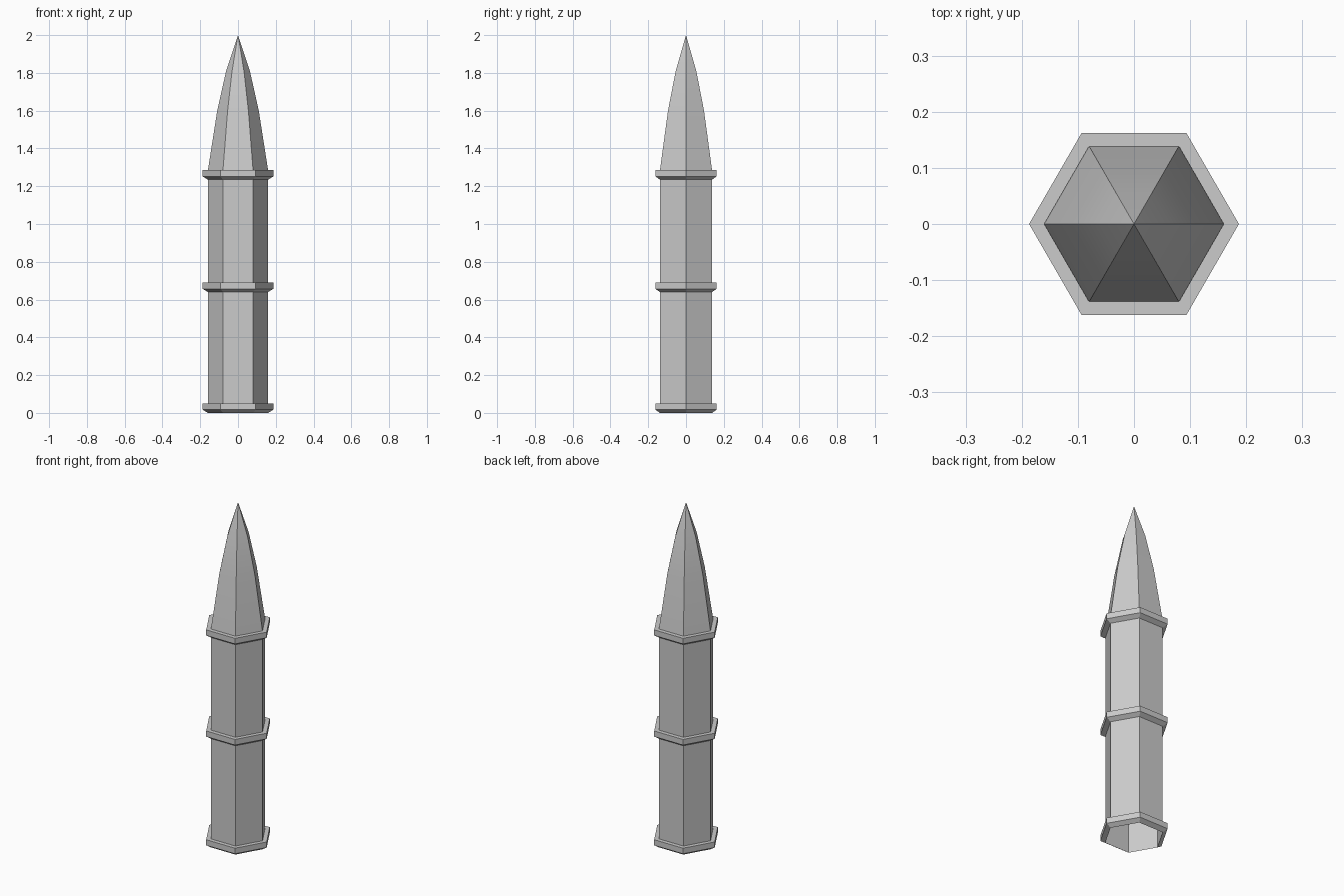
import bpy
import math
import bmesh

SIDES = 6
R = 0.16         # shaft corner radius
RING_R = 0.187   # collar corner radius

old = bpy.data.objects.get("Cube")
if old:
    bpy.data.objects.remove(old, do_unlink=True)

stone = bpy.data.materials.new("light grey stone")
stone.use_nodes = True
grey = (0.6, 0.6, 0.6, 1)
stone.diffuse_color = grey
stone.node_tree.nodes["Principled BSDF"].inputs["Base Color"].default_value = grey


def lathe(name, profile):
    """Six-sided open shell from (radius, height) points, listed upwards."""
    bm = bmesh.new()
    loops = []
    for r, z in profile:
        if r == 0:
            loops.append([bm.verts.new((0, 0, z))] * SIDES)
        else:
            angles = [math.tau * i / SIDES for i in range(SIDES)]
            loops.append([bm.verts.new((r * math.cos(a), r * math.sin(a), z)) for a in angles])
    for low, high in zip(loops, loops[1:]):
        for i in range(SIDES):
            j = (i + 1) % SIDES
            corners = [low[i], low[j], high[j], high[i]]
            bm.faces.new(list(dict.fromkeys(corners)))
    mesh = bpy.data.meshes.new(name)
    bm.to_mesh(mesh)
    bm.free()
    mesh.materials.append(stone)
    obj = bpy.data.objects.new(name, mesh)
    bpy.context.collection.objects.link(obj)
    return obj


# Hollow shaft, open at the bottom
lathe("shaft", [(R, 0), (R, 1.28)])

# Collars with a chamfered underside and flat top
for name, z in (("base_collar", 0), ("middle_collar", 0.64), ("top_collar", 1.235)):
    lathe(name, [(R, z), (RING_R, z + 0.017), (RING_R, z + 0.05), (R, z + 0.05)])

# Curved pointed spire, smooth along each side
spire = lathe("spire", [(R, 1.28), (0.11, 1.6), (0.063, 1.81), (0, 2)])
bpy.ops.object.select_all(action="DESELECT")
spire.select_set(True)
bpy.context.view_layer.objects.active = spire
bpy.ops.object.shade_smooth_by_angle(angle=math.radians(30))
